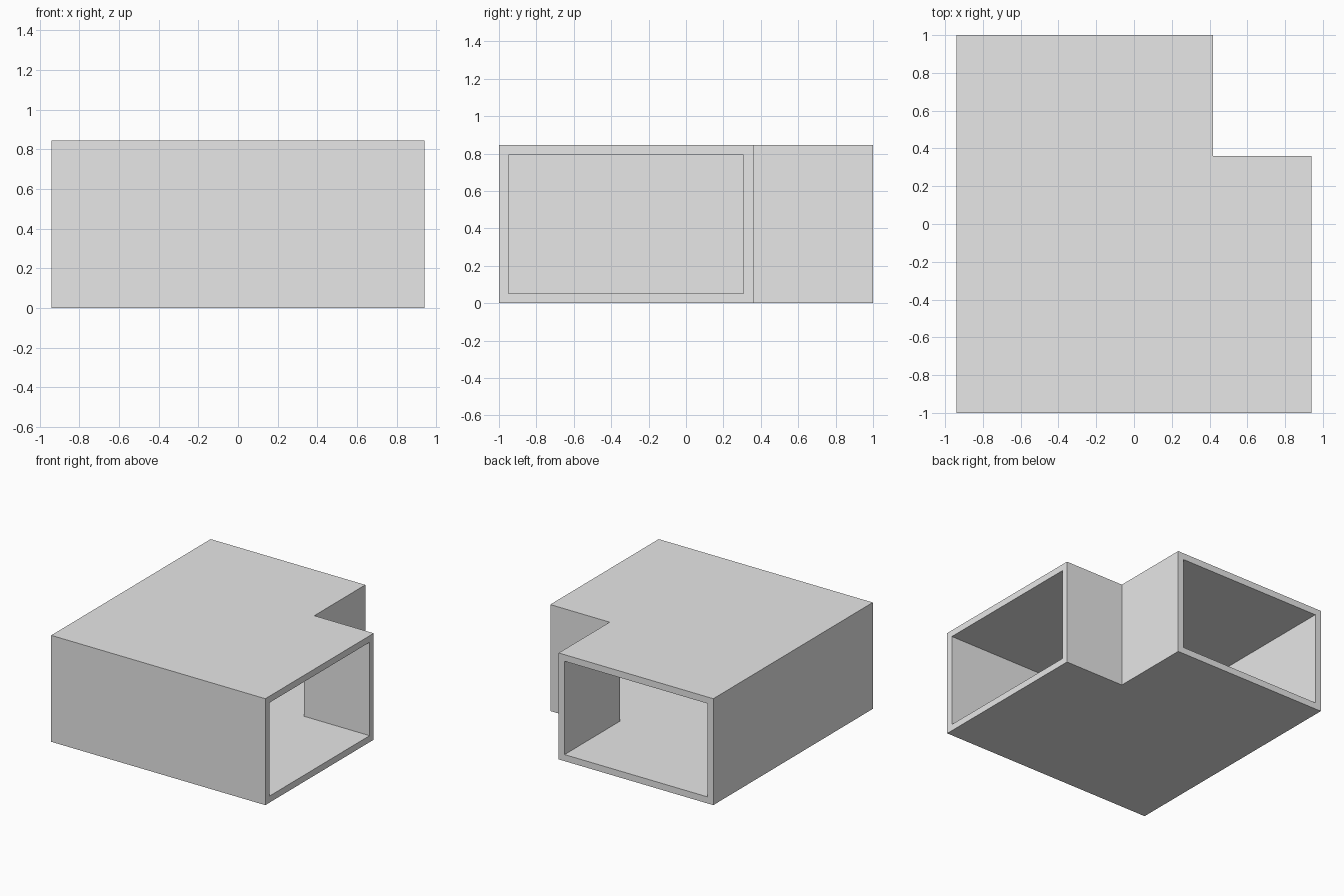
import bpy
import bmesh

if "Cube" in bpy.data.objects:
    bpy.data.objects.remove(bpy.data.objects["Cube"], do_unlink=True)

# Overall sizes of the L-shaped duct
RIGHT, BACK, HEIGHT, WALL = 0.94, 1.0, 0.845, 0.052
NOTCH_X, NOTCH_Y = 0.418, 0.36

grey = bpy.data.materials.new("light_grey")
grey.use_nodes = True
colour = (0.8, 0.8, 0.8, 1)
grey.diffuse_color = colour
grey.node_tree.nodes["Principled BSDF"].inputs["Base Color"].default_value = colour


def elbow_prism(name, left, front, right, back, notch_x, notch_y, low, high):
    """Extrude an L-shaped floor plan between two heights."""
    plan = [(left, front), (right, front), (right, notch_y),
            (notch_x, notch_y), (notch_x, back), (left, back)]
    bm = bmesh.new()
    base = bm.faces.new([bm.verts.new((x, y, low)) for x, y in plan])
    top = bmesh.ops.extrude_face_region(bm, geom=[base])["geom"]
    verts = [v for v in top if isinstance(v, bmesh.types.BMVert)]
    bmesh.ops.translate(bm, verts=verts, vec=(0, 0, high - low))
    bmesh.ops.recalc_face_normals(bm, faces=bm.faces)
    mesh = bpy.data.meshes.new(name)
    bm.to_mesh(mesh)
    bm.free()
    mesh.materials.append(grey)
    obj = bpy.data.objects.new(name, mesh)
    bpy.context.collection.objects.link(obj)
    return obj


# Outer shell
duct = elbow_prism("duct_elbow", -RIGHT, -BACK, RIGHT, BACK,
                   NOTCH_X, NOTCH_Y, 0, HEIGHT)

# Passage, running out through both open ends
passage = elbow_prism("passage_cutter", -RIGHT + WALL, -BACK + WALL,
                      RIGHT + WALL, BACK + WALL,
                      NOTCH_X - WALL, NOTCH_Y - WALL, WALL, HEIGHT - WALL)
passage.hide_render = True
passage.hide_viewport = True

hollow = duct.modifiers.new("hollow", 'BOOLEAN')
hollow.operation = 'DIFFERENCE'
hollow.solver = 'EXACT'
hollow.object = passage

# Apply the cut and drop the helper
bpy.context.view_layer.update()
graph = bpy.context.evaluated_depsgraph_get()
cut_mesh = bpy.data.meshes.new_from_object(duct.evaluated_get(graph))
duct.modifiers.clear()
duct.data = cut_mesh
cut_mesh.name = "duct_elbow"
bpy.data.objects.remove(passage, do_unlink=True)
